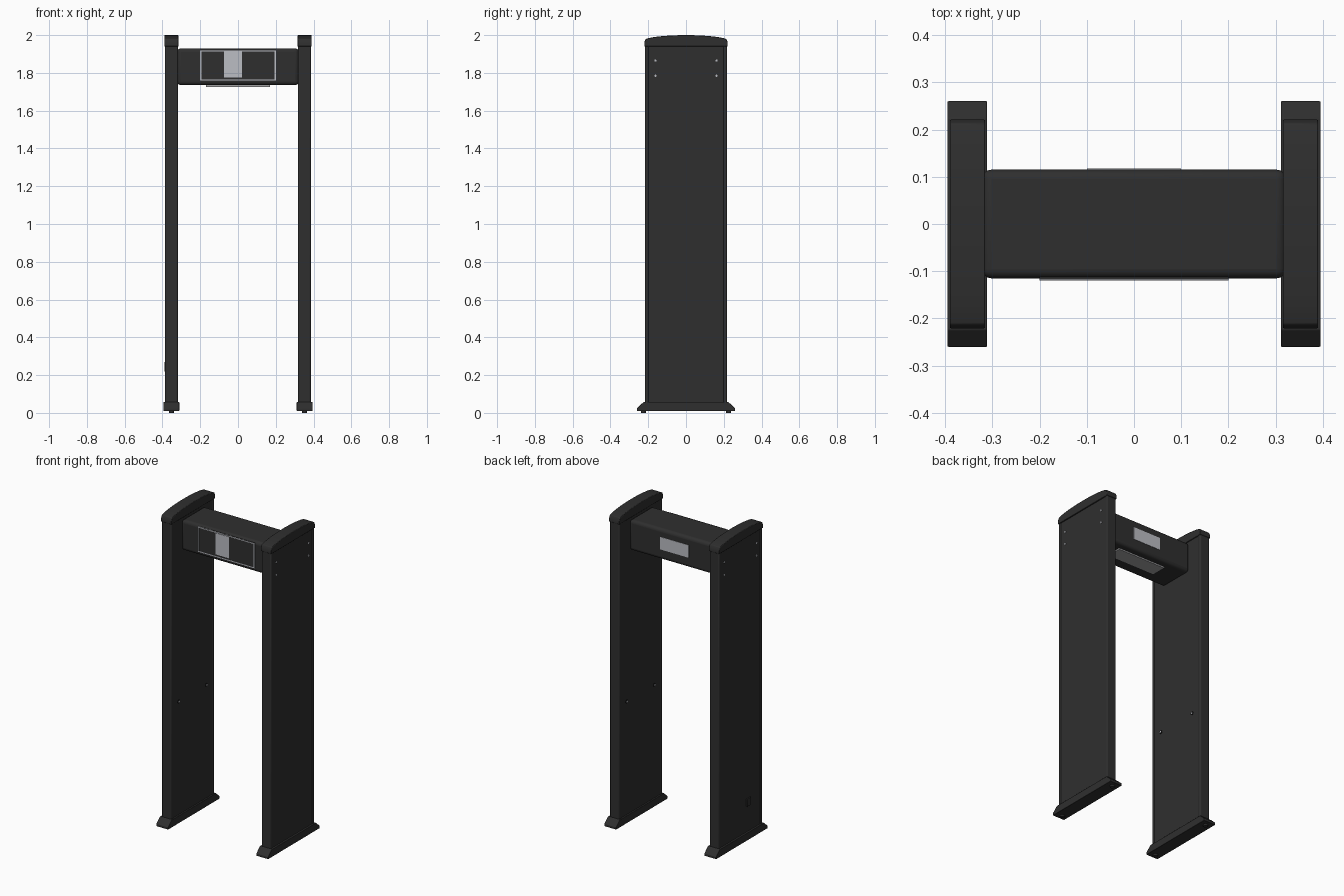
import bpy, bmesh, math
from mathutils import Matrix

if "Cube" in bpy.data.objects:
    bpy.data.objects.remove(bpy.data.objects["Cube"])


def material(name, rgb):
    m = bpy.data.materials.new(name)
    m.diffuse_color = (*rgb, 1)
    m.use_nodes = True
    m.node_tree.nodes["Principled BSDF"].inputs["Base Color"].default_value = m.diffuse_color
    return m


DARK = material("charcoal", (0.028, 0.028, 0.028))
LIGHT = material("light grey", (0.50, 0.51, 0.55))
GREY = material("mid grey", (0.36, 0.36, 0.37))
BLACK = material("black", (0.008, 0.008, 0.008))


def finish(name, bm, mat, bevel=0, segments=3):
    bmesh.ops.recalc_face_normals(bm, faces=bm.faces)
    mesh = bpy.data.meshes.new(name)
    bm.to_mesh(mesh)
    bm.free()
    mesh.materials.append(mat)
    ob = bpy.data.objects.new(name, mesh)
    bpy.context.collection.objects.link(ob)
    if bevel:
        b = ob.modifiers.new("bevel", "BEVEL")
        b.width, b.segments, b.limit_method = bevel, segments, "ANGLE"
    bpy.ops.object.select_all(action="DESELECT")
    ob.select_set(True)
    bpy.context.view_layer.objects.active = ob
    bpy.ops.object.shade_smooth_by_angle(angle=math.radians(35))
    return ob


def box(name, x, y, z, mat, bevel=0, segments=2):
    bm = bmesh.new()
    bmesh.ops.create_cube(bm, size=1)
    for v in bm.verts:
        v.co = [r[0] if c < 0 else r[1] for c, r in zip(v.co, (x, y, z))]
    return finish(name, bm, mat, bevel, segments)


def extrude_x(name, profile, x0, x1, mat, bevel=0, segments=3):
    """Extrude a (y, z) outline from x0 to x1."""
    bm = bmesh.new()
    face = bm.faces.new([bm.verts.new((x0, y, z)) for y, z in profile])
    new = bmesh.ops.extrude_face_region(bm, geom=[face])["geom"]
    bmesh.ops.translate(bm, vec=(x1 - x0, 0, 0),
                        verts=[v for v in new if isinstance(v, bmesh.types.BMVert)])
    return finish(name, bm, mat, bevel, segments)


def disc(name, center, radius, depth, axis, mat):
    bm = bmesh.new()
    rot = Matrix.Rotation(math.pi / 2, 4, "Y") if axis == "X" else Matrix()
    bmesh.ops.create_cone(bm, cap_ends=True, segments=16, radius1=radius,
                          radius2=radius, depth=depth,
                          matrix=Matrix.Translation(center) @ rot)
    return finish(name, bm, mat)


# Arched cap outline and flared foot outline
arc = [(0.22 * math.sin(t), 1.975 + 0.025 * math.cos(t) ** 1.2)
       for t in (math.radians(-75 + 10 * i) for i in range(16))]
cap = [(-0.221, 1.94), (-0.221, 1.962)] + arc + [(0.221, 1.962), (0.221, 1.94)]
foot = [(-0.26, 0.01), (0.26, 0.01), (0.26, 0.025), (0.224, 0.058),
        (-0.224, 0.058), (-0.26, 0.025)]

for side, s in (("left", -1), ("right", 1)):
    def span(a, b):
        return tuple(sorted((s * a, s * b)))

    # Upright: slightly recessed core with rounded edge strips
    box(side + "_panel", span(0.321, 0.383), (-0.2, 0.2), (0.05, 1.95), DARK)
    for end, e in (("front", -1), ("back", 1)):
        ys = tuple(sorted((e * 0.198, e * 0.218)))
        box(f"{side}_{end}_edge_strip", span(0.318, 0.386), ys, (0.05, 1.95),
            DARK, 0.007, 3)
        # Screws outside and sensors inside
        for z in (1.785, 1.865):
            disc(f"{side}_{end}_screw", (s * 0.3835, e * 0.162, z), 0.006, 0.004,
                 "X", LIGHT)
        disc(f"{side}_{end}_sensor_ring", (s * 0.320, e * 0.14, 0.78), 0.011, 0.004,
             "X", BLACK)
        disc(f"{side}_{end}_sensor", (s * 0.319, e * 0.14, 0.78), 0.006, 0.005,
             "X", LIGHT)
        # Levelling pads
        disc(f"{side}_{end}_pad", (s * 0.352, e * 0.225, 0.0075), 0.014, 0.015,
             "Z", DARK)
    extrude_x(side + "_cap", cap, *span(0.315, 0.390), DARK, 0.003, 2)
    extrude_x(side + "_foot", foot, *span(0.311, 0.395), DARK, 0.002, 2)

# Power inlet low on the outer left panel
box("power_inlet", (-0.390, -0.38), (-0.10, -0.06), (0.22, 0.27), DARK, 0.002)

# Cross beam
beam = [(-0.115, 1.735), (0.115, 1.735), (0.115, 1.93), (-0.115, 1.93)]
extrude_x("cross_beam", beam, -0.322, 0.322, DARK, 0.02, 4)

# Front control display with thin border
box("display_panel", (-0.2, 0.2), (-0.118, -0.11), (1.76, 1.92), DARK)
w = 0.006
for n, x, z in (("top", (-0.2, 0.2), (1.92 - w, 1.92)),
                ("bottom", (-0.2, 0.2), (1.76, 1.76 + w)),
                ("left", (-0.2, -0.2 + w), (1.76 + w, 1.92 - w)),
                ("right", (0.2 - w, 0.2), (1.76 + w, 1.92 - w))):
    box("display_border_" + n, x, (-0.1195, -0.111), z, LIGHT)
box("display_keypad", (-0.075, 0.02), (-0.1195, -0.112), (1.776, 1.912), LIGHT)

# Rear indicator and underside light
box("rear_indicator", (-0.1, 0.1), (0.111, 0.117), (1.80, 1.88), LIGHT)
box("underside_plate", (-0.17, 0.17), (-0.03, 0.07), (1.726, 1.737), GREY)
